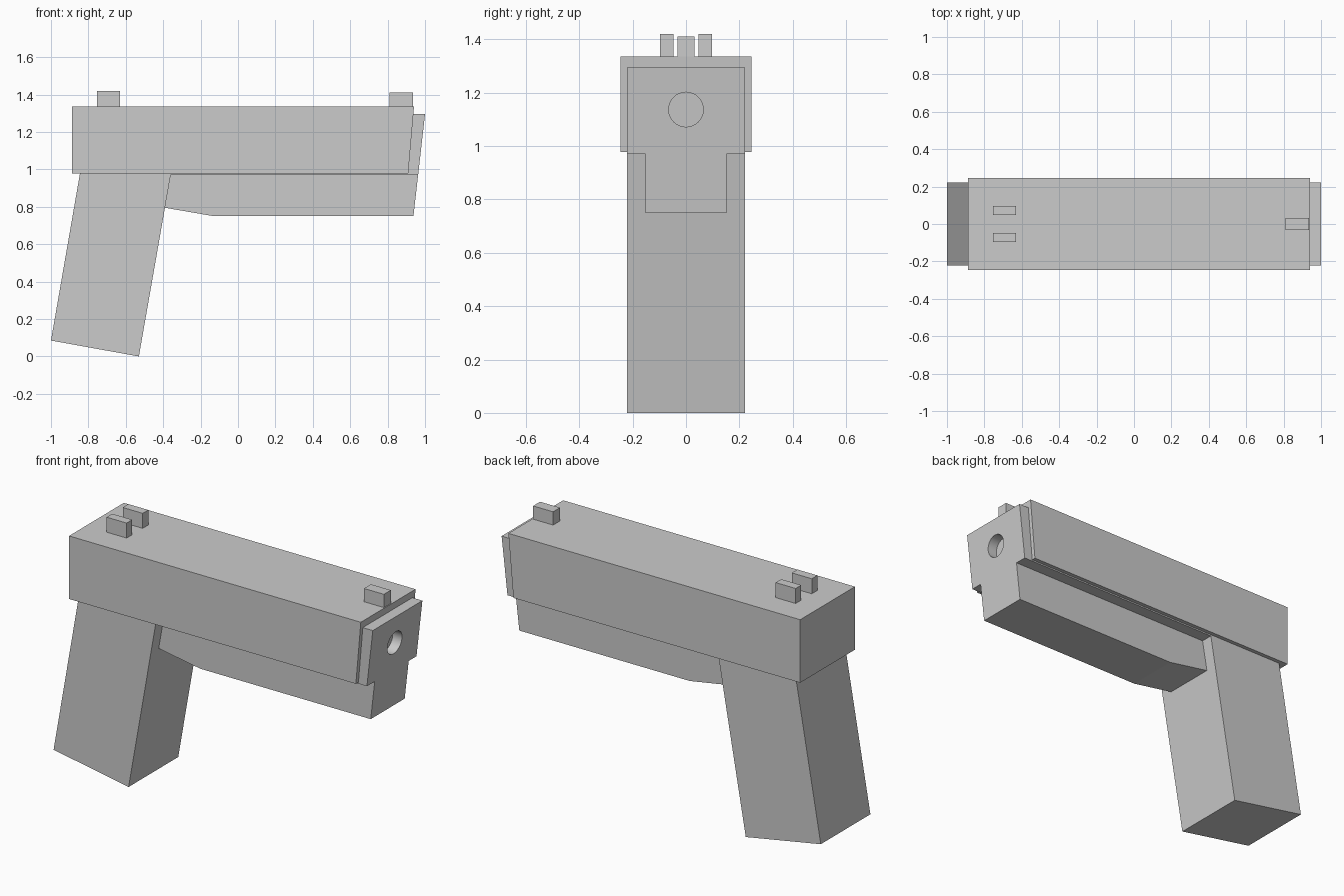
import bpy, bmesh, math

if "Cube" in bpy.data.objects:
    bpy.data.objects.remove(bpy.data.objects["Cube"])


def extrude_profile(name, points, half_width, y=0.0):
    """Extrude a side profile (x, z) symmetrically about the given y."""
    bm = bmesh.new()
    face = bm.faces.new([bm.verts.new((x, y - half_width, z)) for x, z in points])
    new = bmesh.ops.extrude_face_region(bm, geom=[face])["geom"]
    verts = [v for v in new if isinstance(v, bmesh.types.BMVert)]
    bmesh.ops.translate(bm, verts=verts, vec=(0, 2 * half_width, 0))
    bmesh.ops.recalc_face_normals(bm, faces=bm.faces[:])
    mesh = bpy.data.meshes.new(name)
    bm.to_mesh(mesh)
    bm.free()
    obj = bpy.data.objects.new(name, mesh)
    bpy.context.collection.objects.link(obj)
    return obj


def rect(x0, x1, z0, z1):
    return [(x0, z0), (x1, z0), (x1, z1), (x0, z1)]


# Upper slide with a slanted front end
extrude_profile("slide", [(-0.887, 0.978), (0.91, 0.978), (0.941, 1.335), (-0.887, 1.335)], 0.245)

# Frame: raked grip and the long block inside the slide
frame = extrude_profile("grip_frame", [
    (-1.0, 0.085), (-0.53, 0.0), (-0.36, 0.97),
    (0.963, 0.97), (1.0, 1.295), (-0.79, 1.295)], 0.222)

# Narrow rail under the frame
extrude_profile("lower_rail", [
    (-0.36, 0.97), (-0.391, 0.795), (-0.13, 0.75), (0.938, 0.75), (0.963, 0.97)], 0.152)

# Round bore in the front end
bpy.ops.mesh.primitive_cylinder_add(vertices=32, radius=0.065, depth=0.6,
                                    location=(0.8, 0, 1.137),
                                    rotation=(0, math.pi / 2, 0))
cutter = bpy.context.object
cutter.name = "bore_cutter"
cutter.hide_render = True
mod = frame.modifiers.new("bore", 'BOOLEAN')
mod.operation = 'DIFFERENCE'
mod.solver = 'EXACT'
mod.object = cutter
bpy.ops.object.select_all(action='DESELECT')
frame.select_set(True)
bpy.context.view_layer.objects.active = frame
bpy.ops.object.modifier_apply(modifier=mod.name)
bpy.data.objects.remove(cutter)
bpy.ops.object.shade_smooth_by_angle(angle=math.radians(30))

# Sights: a pair at the rear, one at the front
for side, label in ((-1, "right"), (1, "left")):
    extrude_profile(f"rear_sight_{label}", rect(-0.755, -0.63, 1.32, 1.42), 0.025, side * 0.072)
extrude_profile("front_sight", rect(0.811, 0.936, 1.32, 1.41), 0.031)
